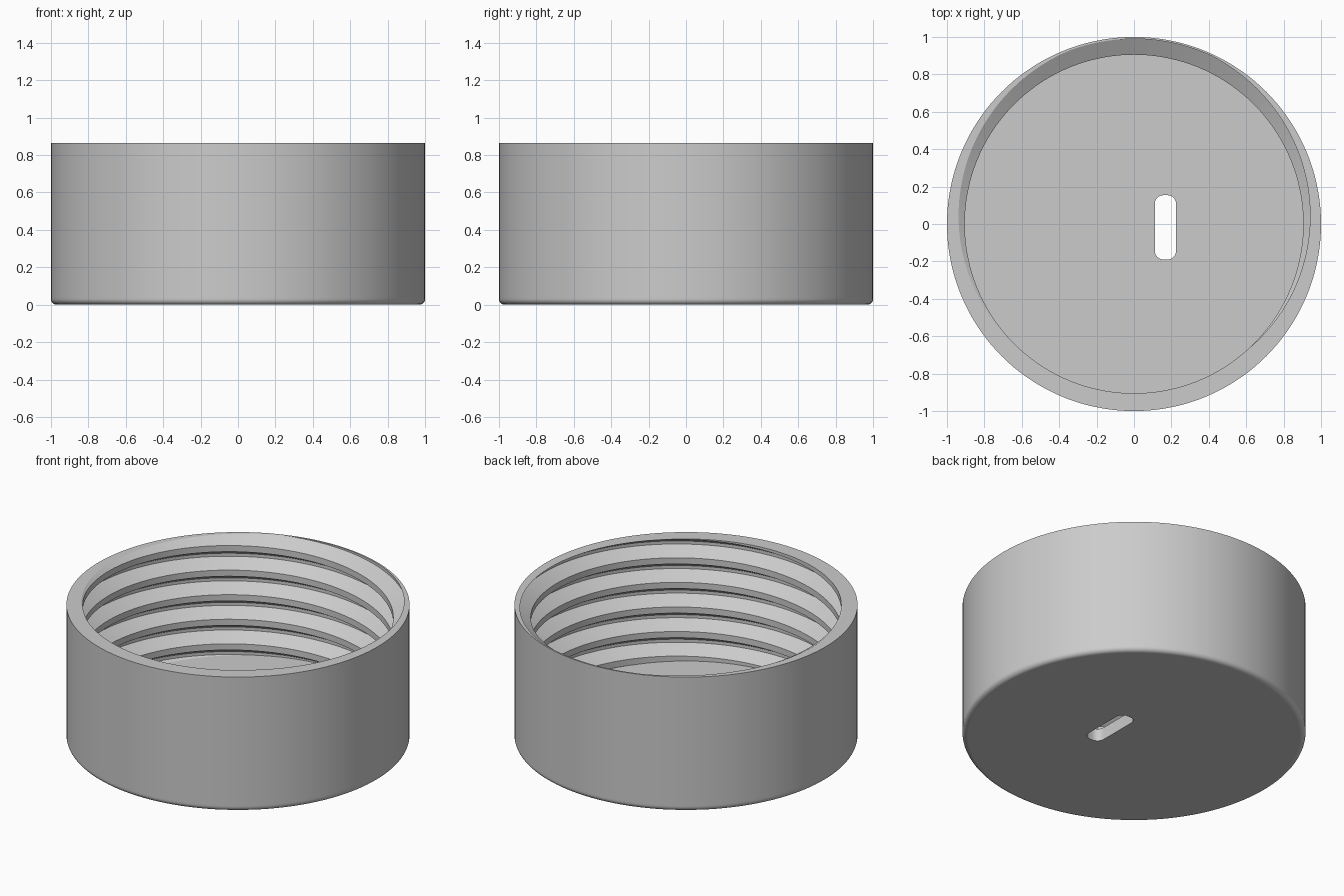
import bpy
import bmesh
from math import cos, sin, pi, tau, radians

cube = bpy.data.objects.get("Cube")
if cube:
    bpy.data.objects.remove(cube, do_unlink=True)

SIDES = 144
TOP, FLOOR = 0.865, 0.08
PITCH, CREST, ROOT = 0.158, 0.905, 0.99
FILLET = 0.03

mat = bpy.data.materials.new("grey plastic")
mat.use_nodes = True
colour = (0.6, 0.6, 0.6, 1)
mat.diffuse_color = colour
mat.node_tree.nodes["Principled BSDF"].inputs["Base Color"].default_value = colour

bm = bmesh.new()


def add_strip(rows, closed=True):
    """Join successive rows of points with quads."""
    grid = [[bm.verts.new(p) for p in row] for row in rows]
    for a, b in zip(grid, grid[1:]):
        n = len(a)
        for i in range(n if closed else n - 1):
            j = (i + 1) % n
            bm.faces.new((a[i], a[j], b[j], b[i]))


def ring(r, z):
    return [(r * cos(tau * i / SIDES), r * sin(tau * i / SIDES), z) for i in range(SIDES)]


# Inner screw thread: a helical ribbon, trimmed at the floor and the rim
profile = [(-1 / 16, ROOT), (1 / 16, ROOT), (3 / 8, CREST), (5 / 8, CREST), (15 / 16, ROOT)]
start = TOP - 7 * PITCH + 0.001
rows = []
for u, r in profile:
    row = []
    for i in range(SIDES * 8 + 1):
        a = tau * i / SIDES
        row.append((r * cos(a + pi / 2), r * sin(a + pi / 2), start + PITCH * (u + a / tau)))
    rows.append(row)
add_strip(rows, closed=False)
bmesh.ops.remove_doubles(bm, verts=bm.verts[:], dist=1e-5)
for height, up in ((FLOOR, -1), (TOP, 1)):
    bmesh.ops.bisect_plane(bm, geom=bm.verts[:] + bm.edges[:] + bm.faces[:], dist=1e-6,
                           plane_co=(0, 0, height), plane_no=(0, 0, up), clear_outer=True)

# Outer wall with a rounded bottom edge
outline = [(1 - FILLET + FILLET * sin(a), FILLET - FILLET * cos(a))
           for a in [pi / 2 * k / 6 for k in range(7)]]
outline += [(1, FILLET + 0.01), (1, TOP)]
add_strip([ring(r, z) for r, z in outline])

# Rounded slot through the base
SLOT_X, SLOT_Y, HALF_X, HALF_Y, CORNER = 0.168, -0.018, 0.057, 0.172, 0.047
slot = []
for k, (sx, sy) in enumerate(((1, 1), (-1, 1), (-1, -1), (1, -1))):
    for s in range(9):
        a = pi / 2 * (k + s / 8)
        slot.append((SLOT_X + sx * (HALF_X - CORNER) + CORNER * cos(a),
                     SLOT_Y + sy * (HALF_Y - CORNER) + CORNER * sin(a)))
add_strip([[(x, y, z) for x, y in slot] for z in (0, FLOOR)])

# Flat faces: base underside, inner floor and rim
for height, up in ((0, -1), (FLOOR, 1), (TOP, 1)):
    edges = [e for e in bm.edges if e.is_boundary
             and all(abs(v.co.z - height) < 1e-5 for v in e.verts)]
    bmesh.ops.triangle_fill(bm, edges=edges, use_beauty=True, normal=(0, 0, up))

bmesh.ops.recalc_face_normals(bm, faces=bm.faces[:])
mesh = bpy.data.meshes.new("threaded_cap")
bm.to_mesh(mesh)
bm.free()
mesh.materials.append(mat)
cap = bpy.data.objects.new("threaded_cap", mesh)
bpy.context.collection.objects.link(cap)

# Smooth the curved walls, keep the flat faces crisp
bpy.ops.object.select_all(action="DESELECT")
cap.select_set(True)
bpy.context.view_layer.objects.active = cap
bpy.ops.object.shade_smooth_by_angle(angle=radians(30))
for p in mesh.polygons:
    if abs(p.normal.z) > 0.999:
        p.use_smooth = False
